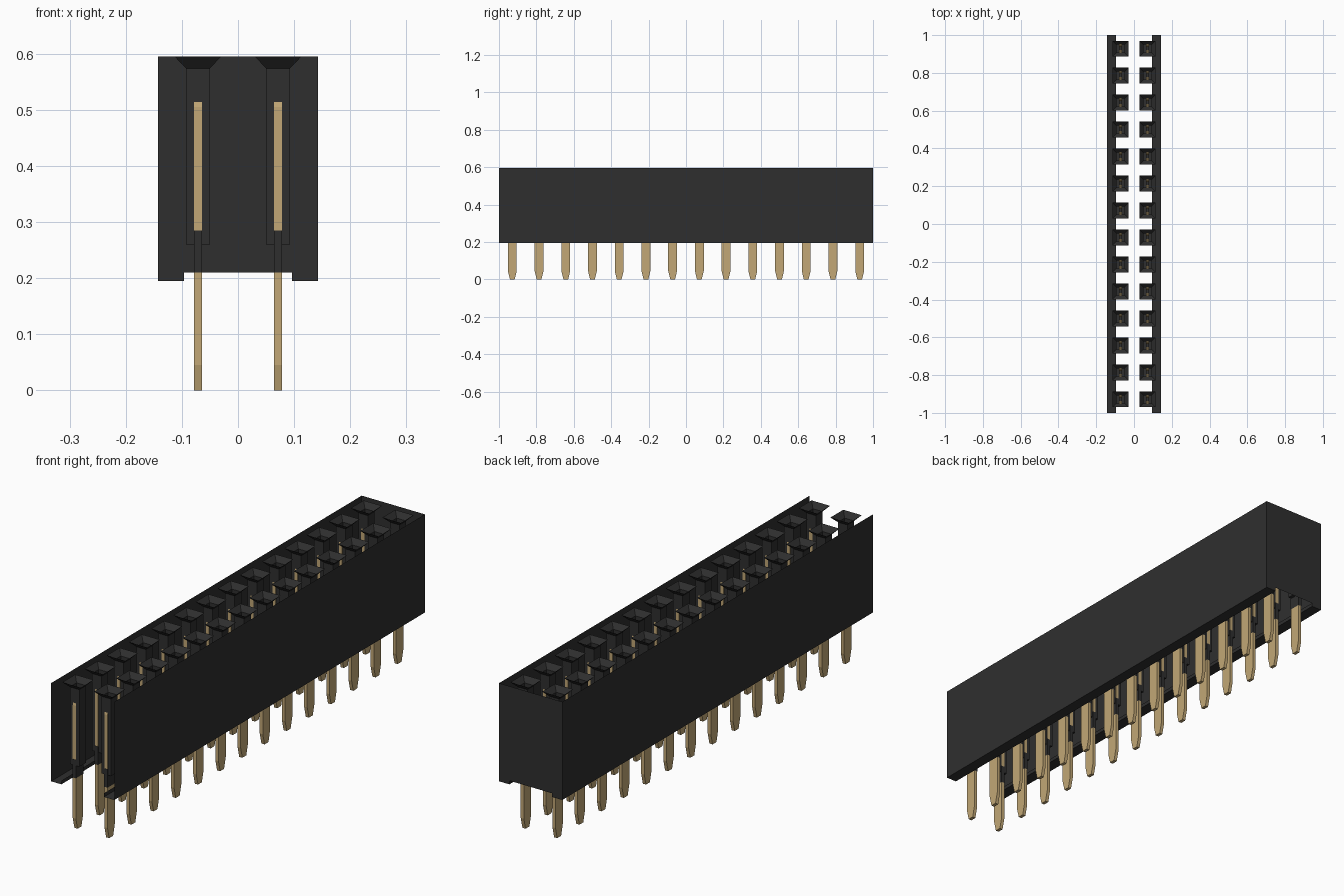
import bpy, bmesh

cube = bpy.data.objects.get("Cube")
if cube:
    bpy.data.objects.remove(cube, do_unlink=True)


def material(name, rgb):
    m = bpy.data.materials.new(name)
    m.use_nodes = True
    m.diffuse_color = (*rgb, 1)
    bsdf = m.node_tree.nodes["Principled BSDF"]
    bsdf.inputs["Base Color"].default_value = (*rgb, 1)
    bsdf.inputs["Roughness"].default_value = 0.6
    return m


BLACK = material("black plastic", (0.028, 0.028, 0.028))
GOLD = material("gold metal", (0.54, 0.39, 0.18))

COUNT, PITCH = 14, 2 / 14
HX, Z0, Z1 = 0.1425, 0.195, 0.595        # housing half width, bottom, top
NOTCH_X, NOTCH_Z = 0.096, 0.21           # raised centre of the underside
SITES = [(sx * PITCH / 2, -1 + PITCH * (i + 0.5))
         for sx in (-1, 1) for i in range(COUNT)]


def finish(name, bm, mat):
    mesh = bpy.data.meshes.new(name)
    bm.to_mesh(mesh)
    bm.free()
    mesh.materials.append(mat)
    ob = bpy.data.objects.new(name, mesh)
    bpy.context.collection.objects.link(ob)
    return ob


def face(bm, points):
    return bm.faces.new([bm.verts.new(p) for p in points])


def loft(bm, x, y, rings, cap_start=False, cap_end=False):
    """Join rectangular rings (half x, half y, z, y shift) into a tube."""
    loops = []
    for hx, hy, z, dy in rings:
        loops.append([bm.verts.new((x + a * hx, y + dy + b * hy, z))
                      for a, b in ((-1, -1), (1, -1), (1, 1), (-1, 1))])
    for lo, hi in zip(loops, loops[1:]):
        for k in range(4):
            n = (k + 1) % 4
            bm.faces.new((lo[k], lo[n], hi[n], hi[k]))
    if cap_start:
        bm.faces.new(loops[0][::-1])
    if cap_end:
        bm.faces.new(loops[-1])


# Housing shell: long walls with bottom ledges, open top and front
bm = bmesh.new()
for s in (-1, 1):
    path = [(s * HX, Z1), (s * HX, Z0), (s * NOTCH_X, Z0), (s * NOTCH_X, NOTCH_Z)]
    for (xa, za), (xb, zb) in zip(path, path[1:]):
        pts = [(xa, -1, za), (xa, 1, za), (xb, 1, zb), (xb, -1, zb)]
        face(bm, pts if s < 0 else pts[::-1])
# Closed back end with the notched lower edge
outline = [(-HX, Z1), (-HX, Z0), (-NOTCH_X, Z0), (-NOTCH_X, NOTCH_Z),
           (NOTCH_X, NOTCH_Z), (NOTCH_X, Z0), (HX, Z0), (HX, Z1)]
face(bm, [(x, 1, z) for x, z in outline])
finish("housing_shell", bm, BLACK)

# Sockets: square shaft with floor, flared lead-in at the top
bm = bmesh.new()
for x, y in SITES:
    loft(bm, x, y, [(0.0215, 0.0215, 0.26, 0), (0.0215, 0.0215, 0.574, 0),
                    (0.0415, 0.0415, Z1, 0)], cap_start=True)
finish("sockets", bm, BLACK)

# Narrow sleeves through which the pins leave the sockets
bm = bmesh.new()
for x, y in SITES:
    loft(bm, x, y, [(0.0074, 0.0245, NOTCH_Z, 0), (0.0074, 0.0245, 0.285, 0)],
         cap_end=True)
finish("pin_sleeves", bm, BLACK)

# Contact forks: two tines, pinched inward near the top
bm = bmesh.new()
for x, y in SITES:
    for s in (-1, 1):
        loft(bm, x, y, [(0.007, 0.005, 0.285, s * 0.0185),
                        (0.007, 0.005, 0.40, s * 0.0185),
                        (0.007, 0.008, 0.47, s * 0.0155),
                        (0.007, 0.005, 0.505, s * 0.0185),
                        (0.007, 0.003, 0.514, s * 0.0185)], True, True)
finish("contact_forks", bm, GOLD)

# Flat solder pins with tapered tips
bm = bmesh.new()
for x, y in SITES:
    loft(bm, x, y, [(0.007, 0.0125, 0, 0), (0.007, 0.0235, 0.045, 0),
                    (0.007, 0.0235, 0.25, 0)], True, True)
finish("solder_pins", bm, GOLD)
